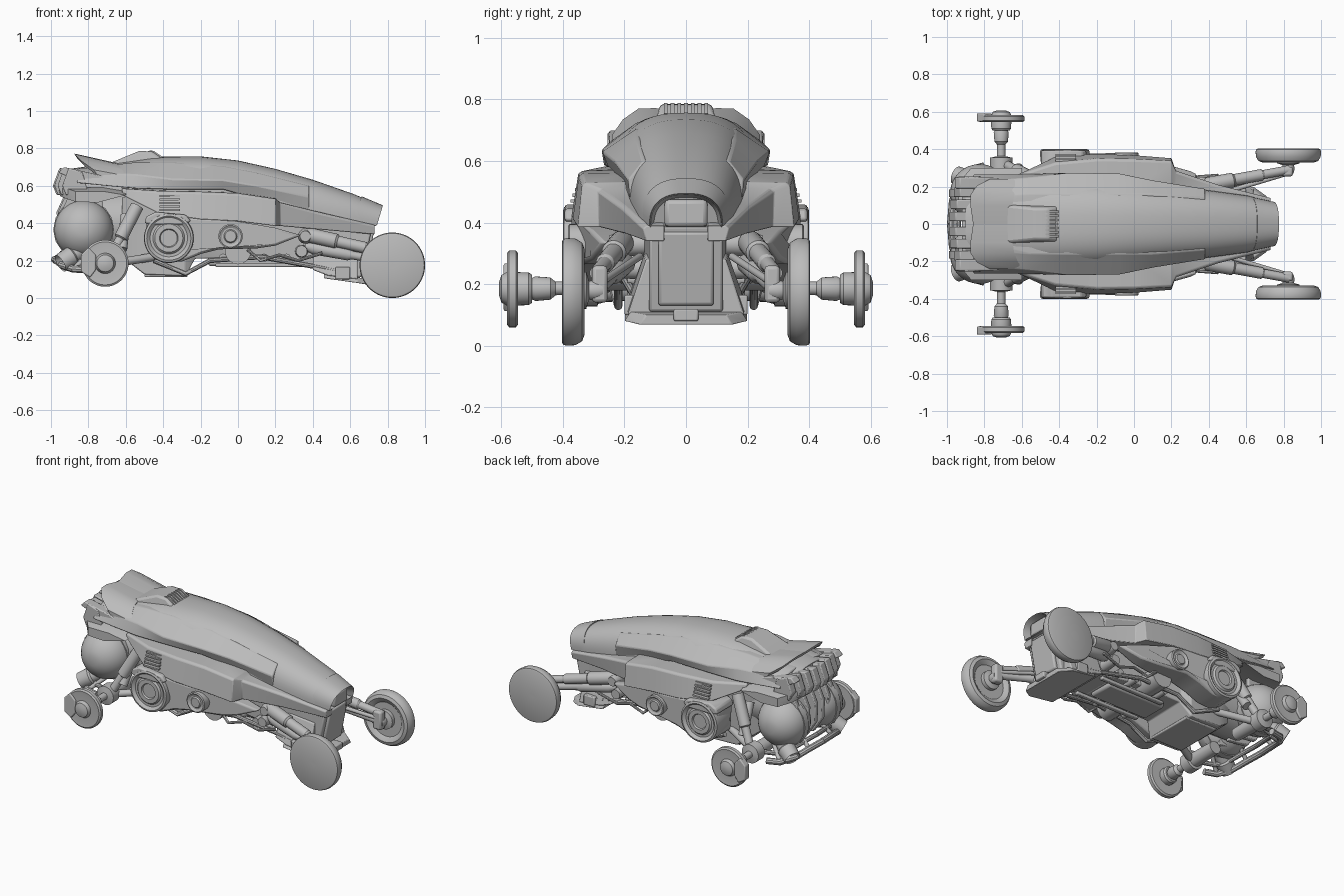
import bpy, bmesh, math
from mathutils import Vector

old = bpy.data.objects.get("Cube")
if old:
    bpy.data.objects.remove(old, do_unlink=True)

grey = bpy.data.materials.new("plain grey")
grey.use_nodes = True
grey.diffuse_color = (0.5, 0.5, 0.5, 1)
grey.node_tree.nodes["Principled BSDF"].inputs["Base Color"].default_value = grey.diffuse_color


def skin(name, rings, mirror=False, bevel=0, recess=None, angle=32):
    """Join equal closed rings into a capped solid; recess hollows one cap along x."""
    bm = bmesh.new()
    loops = [[bm.verts.new(p) for p in ring] for ring in rings]
    count = len(loops[0])
    for one, two in zip(loops, loops[1:]):
        for i in range(count):
            j = (i + 1) % count
            bm.faces.new((one[i], one[j], two[j], two[i]))
    caps = [bm.faces.new(loops[0]), bm.faces.new(loops[-1])]
    bmesh.ops.recalc_face_normals(bm, faces=bm.faces)
    if recess:
        index, depth = recess
        bmesh.ops.inset_region(bm, faces=[caps[index]], thickness=0.014)
        bmesh.ops.translate(bm, verts=caps[index].verts, vec=(depth, 0, 0))
    mesh = bpy.data.meshes.new(name)
    bm.to_mesh(mesh)
    bm.free()
    mesh.materials.append(grey)
    obj = bpy.data.objects.new(name, mesh)
    bpy.context.collection.objects.link(obj)
    bpy.ops.object.select_all(action="DESELECT")
    obj.select_set(True)
    bpy.context.view_layer.objects.active = obj
    bpy.ops.object.shade_smooth_by_angle(angle=math.radians(angle))
    if bevel:
        mod = obj.modifiers.new("soft edges", "BEVEL")
        mod.width, mod.segments = bevel, 2
    if mirror:
        obj.modifiers.new("other side", "MIRROR").use_axis = (False, True, False)


def circle(center, axis, radius, sides):
    turn = axis.to_track_quat("Z", "Y")
    steps = [math.tau * i / sides for i in range(sides)]
    return [center + turn @ Vector((math.cos(s), math.sin(s), 0)) * radius for s in steps]


def turned(name, start, end, profile, mirror=True, sides=32):
    """Round part along a line; profile holds (fraction along, radius)."""
    start, end = Vector(start), Vector(end)
    axis = end - start
    skin(name, [circle(start + axis * t, axis, r, sides) for t, r in profile], mirror)


def rod(name, start, end, radius, mirror=True):
    turned(name, start, end, [(0, radius), (1, radius)], mirror, 16)


def pipe(name, path, radius):
    path = [Vector(p) for p in path]
    rings = []
    for i, p in enumerate(path):
        axis = path[min(i + 1, len(path) - 1)] - path[max(i - 1, 0)]
        rings.append(circle(p, axis, radius, 10))
    skin(name, rings, True)


def prism(name, outline, inner, outer, mirror=True, bevel=0.006):
    skin(name, [[(x, y, z) for x, z in outline] for y in (inner, outer)], mirror, bevel)


def box(name, low, high, mirror=False, bevel=0.006):
    (a, b, c), (d, e, f) = low, high
    prism(name, [(a, c), (d, c), (d, f), (a, f)], b, e, mirror, bevel)


def trough(name, stations, bevel=0.006):
    """Body of four-sided sections: x, low half width, low z, high half width, high z."""
    skin(name, [[(x, -a, b), (x, a, b), (x, c, d), (x, -c, d)] for x, a, b, c, d in stations], bevel=bevel)


def shell(name, stations, power=0.8, grow=0, recess=None):
    """Arched body; each station is x, top, half width, bottom, lean."""
    rings = []
    for x, top, wide, low, lean in stations:
        ring = []
        for i in range(25):
            a = math.pi * (i / 24 - 0.5)
            side = math.copysign(abs(math.sin(a)) ** power, a)
            up = max(math.cos(a), 0) ** power * (top - low)
            ring.append((x - lean * (top - low - up), side * (wide + grow), low + up + grow))
        rings.append(ring)
    skin(name, rings, recess=recess, angle=40)


# Upper bodywork
shell("hood", [(-.9, .69, .2, .56, 0), (-.7, .72, .23, .56, 0), (-.45, .755, .235, .57, 0),
               (-.2, .757, .23, .55, 0), (0, .735, .215, .53, 0), (.2, .69, .198, .49, 0),
               (.4, .632, .18, .45, 0), (.62, .555, .152, .41, .1), (.77, .492, .115, .385, .3)],
      recess=(1, -.06))
shell("nose_lip", [(.66, .54, .142, .4, .3), (.775, .491, .115, .385, .3)], grow=.004, recess=(1, -.05))

# Tail spoiler swept forward at its lower corners: y, back x, back z, front x, front z
spoiler = [(0, -.86, .757, -.66, .722), (.1, -.875, .772, -.65, .722), (.155, -.875, .77, -.64, .715),
           (.205, -.84, .735, -.62, .685), (.24, -.77, .685, -.58, .65)]
skin("tail_spoiler", [[(bx, y, bz), (fx, y, fz), (fx, y, fz - .03), (bx + .02, y, bz - .03)]
                      for y, bx, bz, fx, fz in spoiler], True)

panel = [(.38, .14, .6, .188, .54, .18, .46), (.1, .16, .67, .235, .6, .2, .53),
         (-.08, .16, .705, .272, .63, .252, .58), (-.35, .16, .725, .275, .635, .258, .58),
         (-.55, .16, .725, .25, .66, .268, .585), (-.86, .14, .69, .22, .67, .268, .615)]
skin("side_panel", [[(x, .08, lz), (x, .08, tz), (x, ty, tz), (x, my, mz), (x, ly, lz)]
                    for x, ty, tz, my, mz, ly, lz in panel], True, .006)

# Roof intake, wider at its foot
intake = [(-.7, .715), (-.64, .74), (-.53, .785), (-.46, .784), (-.41, .75), (-.41, .7), (-.7, .69)]
skin("roof_intake", [[(x, side * (.088 + (.77 - z) / 4), z) for x, z in intake] for side in (-1, 1)], bevel=.012)
for i in range(7):
    y = (i - 3) * .022
    prism("intake_slat", [(-.49, .78), (-.47, .789), (-.45, .786), (-.405, .755), (-.42, .74)], y - .006, y + .006, False, 0)

# Fenders: x, inner y, shoulder z, shoulder y, lower y, lower z
fender = [(-.62, .18, .585, .265, .26, .55), (-.42, .18, .572, .33, .36, .45), (-.2, .18, .568, .35, .372, .42),
          (0, .18, .56, .348, .368, .41), (.2, .16, .53, .338, .352, .385), (.225, .14, .51, .285, .28, .385),
          (.45, .11, .455, .21, .2, .365), (.73, .07, .39, .14, .13, .34)]
skin("fender", [[(x, iy, lz), (x, iy, sz + .003), (x, sy - .012, sz), (x, sy, sz - .01), (x, ly, lz)]
                for x, iy, sz, sy, ly, lz in fender], True, .004)
for i in range(5):
    z = .465 + i * .019
    reach = .375 - i * .007
    box("side_vent", (-.42, .28, z), (-.31, reach, z + .01), True, 0)

# Side pods, narrowing forward, with round covers
pod = [(-.49, .4), (-.43, .45), (-.25, .43), (-.1, .42), (0, .41), (.2, .375), (.34, .335), (.2, .28), (.1, .265),
       (-.1, .26), (-.2, .235), (-.3, .195), (-.4, .19), (-.48, .24)]
skin("side_pod", [[(x, .22, z) for x, z in pod],
                  [(x, .372 - .28 * max(x + .02, 0), z) for x, z in pod]], True, .012)
turned("pod_drum", (-.37, .25, .32), (-.37, .4, .32),
       [(0, .12), (.85, .133), (.97, .13), (1, .118), (.9, .1), (.9, .085), (.97, .075), (.97, .05), (.9, .045), (.9, .02)], sides=48)
turned("pod_port", (-.04, .3, .33), (-.04, .383, .33),
       [(0, .065), (.95, .065), (1, .058), (.9, .045), (.9, .036), (1, .03), (1, .01)])
prism("pod_shoulder", [(-.5, .4), (-.49, .435), (-.44, .46), (-.28, .445), (-.25, .41), (-.3, .39), (-.45, .39)], .22, .394, bevel=.01)

# Chassis and nose
trough("chassis", [(-.62, .12, .22, .18, .54), (-.5, .19, .125, .2, .54), (-.28, .19, .118, .2, .53),
                   (-.23, .15, .21, .18, .53), (.1, .14, .22, .16, .49), (.45, .13, .17, .13, .43), (.62, .12, .12, .12, .4)])
prism("radiator_frame", [(.5, .4), (.72, .39), (.66, .11), (.5, .11)], -.12, .12, False, .01)
prism("radiator_plate", [(.6, .37), (.73, .37), (.685, .13), (.6, .13)], -.09, .09, False, .01)
box("nose_block", (.6, -.07, .385), (.745, .07, .475), bevel=.015)
trough("front_skid", [(.46, .2, .105, .18, .135), (.64, .2, .08, .18, .11), (.71, .15, .068, .13, .1)], .004)
trough("skid_body", [(.4, .19, .15, .135, .3), (.48, .195, .12, .135, .3), (.64, .19, .1, .13, .28)])
box("skid_corner", (.52, .15, .1), (.6, .2, .165), True)
box("tow_block", (.66, -.04, .08), (.73, .04, .12))

# Underside machinery
box("belly_plate", (-.5, -.16, .112), (-.27, .16, .13))
box("gear_case", (-.16, -.09, .17), (.26, .09, .26), bevel=.015)
for x in (-.08, .02, .14, .26):
    rod("cross_tube", (x, -.19, .215), (x, .19, .215), .022, False)
rod("cross_drum", (0, -.26, .25), (0, .26, .25), .07, False)
pipe("frame_rail", [(-.45, .24, .2), (-.28, .22, .13), (-.15, .22, .2), (.12, .2, .22), (.4, .17, .17), (.55, .17, .14)], .014)
pipe("brake_line", [(.05, .26, .26), (.12, .27, .2), (.22, .26, .23), (.32, .25, .2), (.45, .26, .24)], .009)
box("belly_rib", (-.12, .1, .165), (.35, .13, .185), True)

# Front wheels and suspension
turned("front_wheel", (.825, .33, .175), (.825, .403, .175),
       [(.25, .02), (.25, .11), (.1, .125), (0, .14), (.1, .16), (.4, .173), (.8, .175), (.95, .171), (1, .163), (1, .01)], sides=64)
turned("front_hub", (.825, .27, .18), (.825, .36, .18), [(0, .028), (.3, .034), (.5, .03), (.6, .06), (1, .06)])
turned("front_shock", (.34, .2, .345), (.83, .29, .235),
       [(0, .026), (.1, .04), (.38, .04), (.4, .031), (.7, .031), (.72, .024), (1, .024)], sides=20)
turned("front_link", (.36, .19, .275), (.82, .28, .19), [(0, .02), (.1, .034), (.5, .032), (.55, .022), (1, .022)], sides=20)
rod("front_tie_rod", (.42, .15, .29), (.82, .27, .21), .012)
box("front_knuckle", (.79, .255, .14), (.85, .305, .26), True, .012)
turned("shock_mount", (.36, .12, .33), (.36, .25, .33), [(0, .035), (.7, .04), (1, .028)])
turned("link_mount", (.34, .12, .25), (.34, .24, .25), [(0, .035), (1, .03)])

# Rear wheels and axle
turned("rear_wheel", (-.71, .545, .185), (-.71, .582, .185),
       [(0, .05), (0, .115), (.2, .125), (.8, .125), (1, .115), (.95, .1), (.95, .05)], sides=48)
turned("rear_hub", (-.71, .5, .185), (-.71, .608, .185), [(0, .045), (.1, .053), (.75, .055), (.92, .045), (1, .02)])
prism("rear_caliper", [(-.84, .14), (-.79, .11), (-.76, .15), (-.76, .23), (-.8, .27), (-.84, .23)], .548, .592)
turned("rear_axle", (-.71, .1, .19), (-.71, .51, .185),
       [(0, .04), (.45, .045), (.46, .06), (.62, .06), (.64, .022), (.79, .022), (.83, .036), (.95, .04), (1, .03)], sides=24)
turned("rear_strut", (-.69, .32, .2), (-.54, .24, .49), [(0, .025), (.4, .025), (.42, .036), (1, .036)], sides=20)
rod("rear_arm", (-.7, .3, .18), (-.45, .18, .22), .022)
rod("rear_spring", (-.62, .3, .26), (-.6, .2, .44), .028)

# Rear engine
ball = [math.pi * i / 16 for i in range(1, 16)]
turned("engine_ball", (-.825, .01, .365), (-.825, .32, .365),
       [(.5 - .5 * math.cos(a), .158 * math.sin(a)) for a in ball], sides=40)
rod("ball_band", (-.825, .145, .365), (-.825, .185, .365), .163)
rod("engine_core", (-.8, 0, .4), (-.45, 0, .4), .17, False)
rib = [(-.92, .57), (-.97, .46), (-.965, .34), (-.9, .24), (-.75, .22), (-.75, .57)]
for y in (.02, .09, .16):
    prism("engine_rib", [(x + y * y, z) for x, z in rib], y, y + .03)

# Tail blades and wings
box("tail_core", (-.92, -.2, .55), (-.7, .2, .66))
for y in (.015, .08, .145, .205):
    back = 1.2 * y * y
    prism("tail_blade", [(-.97 + back, .55), (-.99 + back, .6), (-.955 + back, .695), (-.83, .67), (-.8, .56)], y, y + .05)
wing = [(-.96, .565), (-.94, .59), (-.72, .59), (-.6, .57), (-.75, .53), (-.95, .535)]
skin("tail_wing", [[(max(x, limit), y, z - drop) for x, z in wing]
                   for y, limit, drop in ((.12, -.96, -.01), (.23, -.93, 0), (.3, -.87, .02))], True)
prism("tail_fin", [(-.96, .67), (-.93, .7), (-.75, .66), (-.62, .61), (-.84, .62)], .19, .25)
turned("exhaust", (-.78, .19, .29), (-.95, .26, .185), [(0, .04), (.6, .045), (.65, .055), (1, .05), (.85, .035)], sides=24)

# Rear bumper rails
bumper = [(-.8, .31, .15), (-.88, .29, .155), (-.94, .22, .175), (-.97, .12, .2), (-.98, 0, .205)]
pipe("rear_bumper", bumper, .02)
pipe("bumper_rail", [(x + .04, y * .9, z + .035) for x, y, z in bumper], .015)
for x, y, z in bumper[1:-1]:
    rod("bumper_stay", (x, y, z), (x + .13, y * .7, z + .12), .013)
